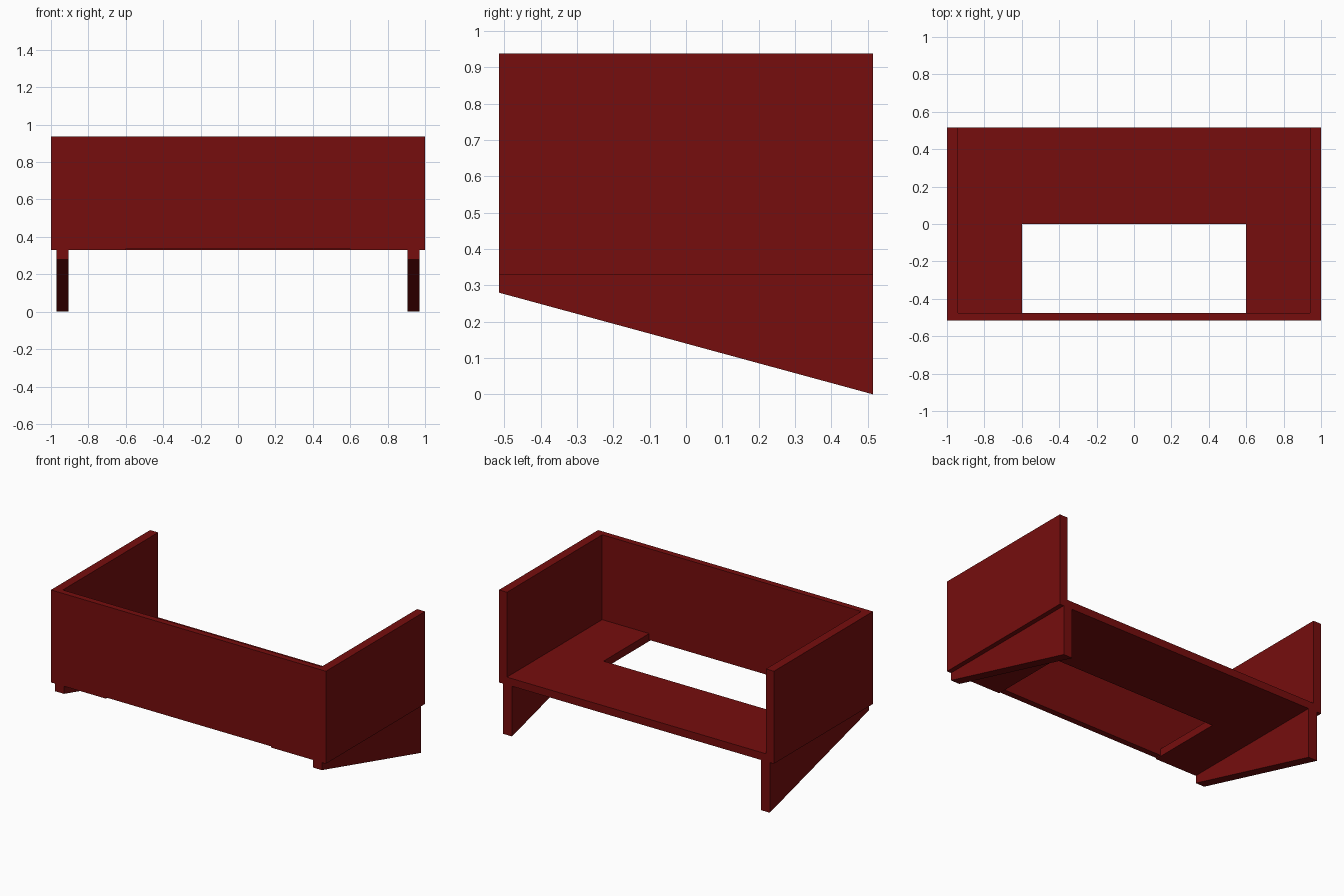
import bpy
import bmesh
from mathutils import Vector

cube = bpy.data.objects.get("Cube")
if cube:
    bpy.data.objects.remove(cube, do_unlink=True)

red = bpy.data.materials.new("dark red")
red.use_nodes = True
red.diffuse_color = (0.18, 0.004, 0.004, 1)
red.node_tree.nodes["Principled BSDF"].inputs["Base Color"].default_value = red.diffuse_color


def plate(name, outline, depth):
    """Extrude a flat outline of 3D points along the depth vector."""
    bm = bmesh.new()
    face = bm.faces.new([bm.verts.new(p) for p in outline])
    result = bmesh.ops.extrude_face_region(bm, geom=[face], use_keep_orig=True)
    moved = [v for v in result["geom"] if isinstance(v, bmesh.types.BMVert)]
    bmesh.ops.translate(bm, verts=moved, vec=Vector(depth))
    bmesh.ops.recalc_face_normals(bm, faces=bm.faces)
    mesh = bpy.data.meshes.new(name)
    bm.to_mesh(mesh)
    bm.free()
    mesh.materials.append(red)
    obj = bpy.data.objects.new(name, mesh)
    bpy.context.collection.objects.link(obj)
    return obj


HALF_W, HALF_D, TOP = 1.0, 0.515, 0.938
BASE, FLOOR_T = 0.33, 0.05
SIDE_T, FRONT_T = 0.058, 0.04
NOTCH = 0.6
front_in = -HALF_D + FRONT_T
side_in = HALF_W - SIDE_T

# Front panel, slightly raised along the bottom over the floor opening
front = [(-HALF_W, BASE), (-NOTCH, BASE), (-NOTCH, BASE + 0.008),
         (NOTCH, BASE + 0.008), (NOTCH, BASE), (HALF_W, BASE),
         (HALF_W, TOP), (-HALF_W, TOP)]
plate("front_panel", [(x, -HALF_D, z) for x, z in front], (0, FRONT_T, 0))

# U-shaped floor
floor = [(-side_in, front_in), (-NOTCH, front_in), (-NOTCH, 0), (NOTCH, 0),
         (NOTCH, front_in), (side_in, front_in),
         (side_in, HALF_D), (-side_in, HALF_D)]
plate("floor", [(x, y, BASE) for x, y in floor], (0, 0, FLOOR_T))

# Side panels and the sloping supports beneath them
side = [(front_in, BASE), (HALF_D, BASE), (HALF_D, TOP), (front_in, TOP)]
support = [(-HALF_D, BASE), (-HALF_D, 0.28), (HALF_D, 0), (HALF_D, BASE)]
for label, s in (("left", 1), ("right", -1)):
    plate(label + "_side_panel", [(s * HALF_W, y, z) for y, z in side], (-s * SIDE_T, 0, 0))
    plate(label + "_support", [(s * 0.97, y, z) for y, z in support], (-s * 0.065, 0, 0))
